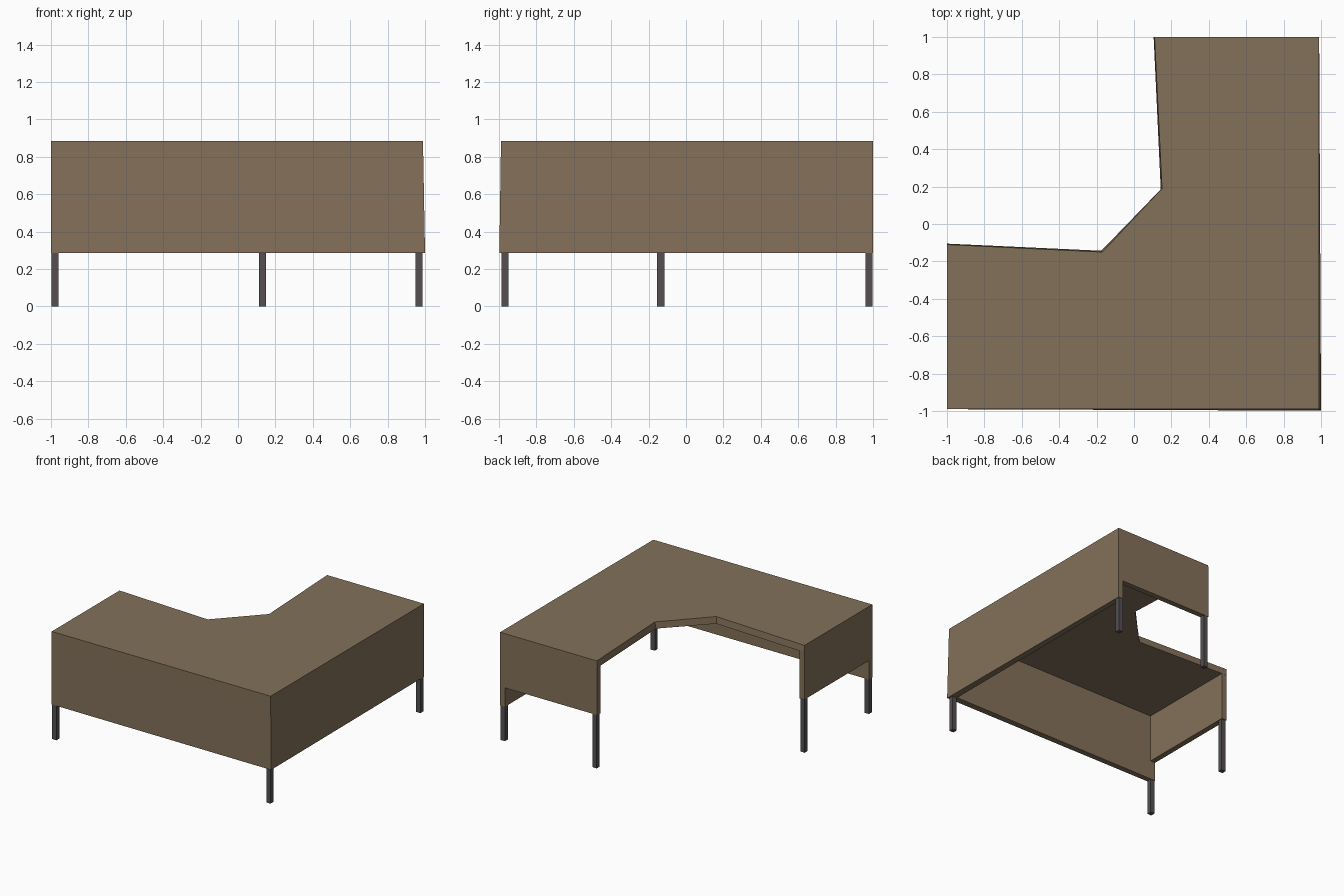
import bpy

if "Cube" in bpy.data.objects:
    bpy.data.objects.remove(bpy.data.objects["Cube"])


def material(name, rgb):
    m = bpy.data.materials.new(name)
    m.diffuse_color = (*rgb, 1)
    m.use_nodes = True
    m.node_tree.nodes["Principled BSDF"].inputs["Base Color"].default_value = m.diffuse_color
    return m


wood = material("brown wood", (0.23, 0.165, 0.102))
metal = material("dark metal", (0.09, 0.08, 0.085))


def prism(name, mat, low, high, z0, z1):
    """Solid between a lower and an upper outline (both counter-clockwise)."""
    n = len(low)
    verts = [(x, y, z0) for x, y in low] + [(x, y, z1) for x, y in high]
    faces = [tuple(reversed(range(n))), tuple(range(n, 2 * n))]
    faces += [(i, (i + 1) % n, n + (i + 1) % n, n + i) for i in range(n)]
    mesh = bpy.data.meshes.new(name)
    mesh.from_pydata(verts, [], faces)
    mesh.materials.append(mat)
    ob = bpy.data.objects.new(name, mesh)
    bpy.context.collection.objects.link(ob)
    return ob


def rect(x0, y0, x1, y1):
    return [(x0, y0), (x1, y0), (x1, y1), (x0, y1)]


H, T = 0.885, 0.045          # desk height, panel thickness
UNDER = H - 0.055            # underside of the top
SKIRT, END = 0.285, 0.44     # lower edges of long panels and end panels

# L-shaped top with a cut inner corner, its inner edge leaning out slightly
outer = [(-1, -0.99), (0.99, -0.99), (0.99, 1)]
prism("desk_top", wood,
      outer + [(0.105, 1), (0.143, 0.185), (-0.175, -0.143), (-1, -0.105)],
      outer + [(0.11, 1), (0.15, 0.19), (-0.17, -0.15), (-1, -0.11)],
      UNDER, H)

# Long panels, flaring slightly at the bottom of the shared corner
prism("front_panel", wood,
      [(-1, -0.99), (1, -0.998), (0.99 - T, -0.99 + T), (-1, -0.99 + T)],
      [(-1, -0.99), (0.99, -0.99), (0.99 - T, -0.99 + T), (-1, -0.99 + T)],
      SKIRT, UNDER)
prism("right_panel", wood,
      [(1, -0.998), (0.99, 1), (0.99 - T, 1), (0.99 - T, -0.99 + T)],
      [(0.99, -0.99), (0.99, 1), (0.99 - T, 1), (0.99 - T, -0.99 + T)],
      SKIRT, UNDER)

# Shorter end panels closing both wings
prism("left_end_panel", wood, *[rect(-1, -0.99 + T, -1 + T, -0.107)] * 2, END, UNDER)
prism("back_end_panel", wood, *[rect(0.107, 1 - T, 0.99 - T, 1)] * 2, END, UNDER)

# Square legs standing inside the panels
for name, x, y in [("front_left_leg", -0.979, -0.968), ("inner_left_leg", -0.979, -0.135),
                   ("inner_back_leg", 0.132, 0.979), ("back_right_leg", 0.967, 0.979),
                   ("corner_leg", 0.967, -0.968)]:
    r = 0.019
    prism(name, metal, *[rect(x - r, y - r, x + r, y + r)] * 2, 0, END + 0.02)
